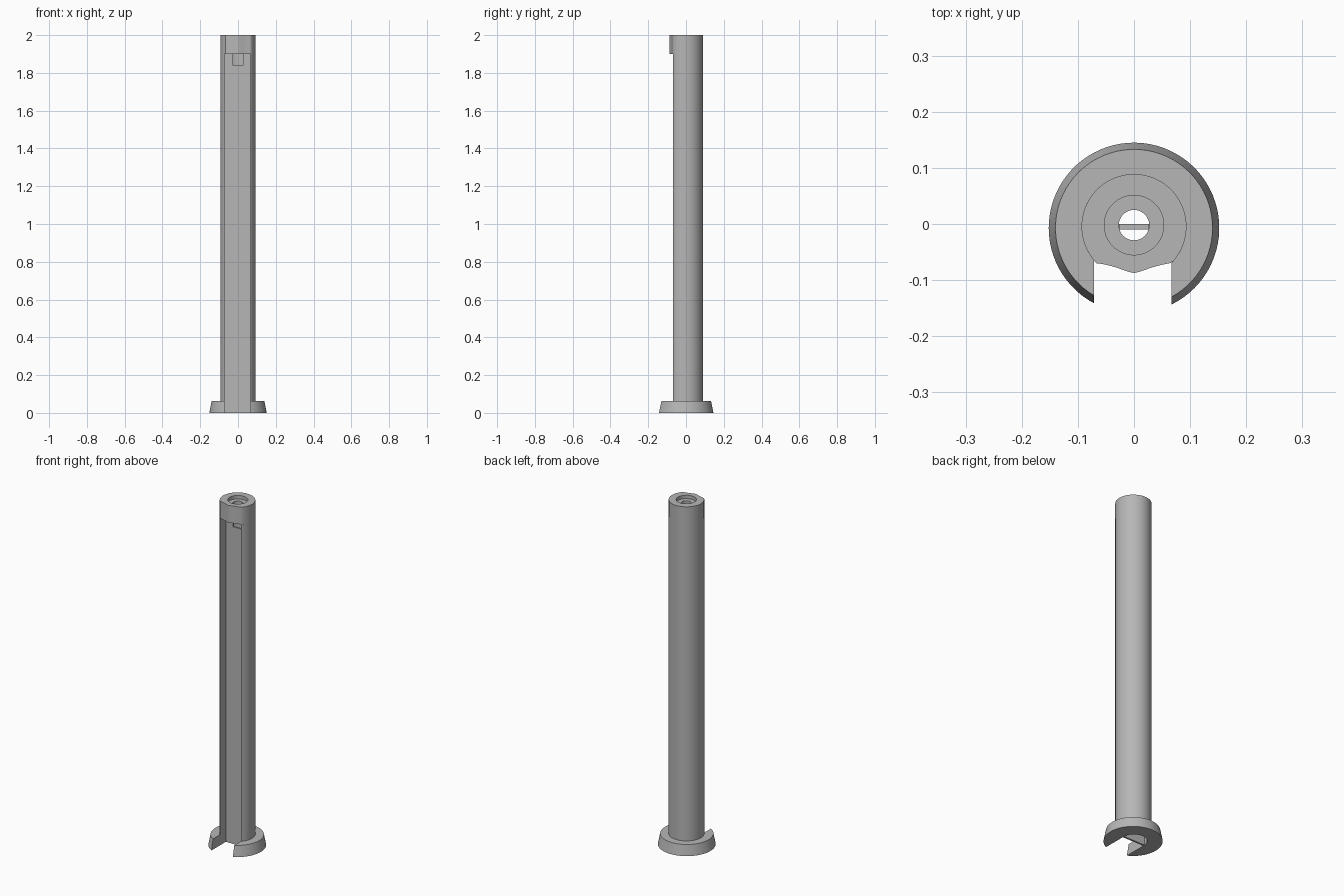
import bpy, bmesh
from math import pi, acos, cos, sin, radians

cube = bpy.data.objects.get("Cube")
if cube:
    bpy.data.objects.remove(cube, do_unlink=True)

grey = bpy.data.materials.new("plain grey")
grey.use_nodes = True
colour = (0.47, 0.47, 0.47, 1)
grey.diffuse_color = colour
grey.node_tree.nodes["Principled BSDF"].inputs["Base Color"].default_value = colour

SLOT_X, BORE = -0.002, 0.069      # slot centre and half width, equal to the bore radius
AXIS_Y = -0.0045
FLANGE_TOP, CAP_BOTTOM, TOP = 0.062, 1.9, 2.0


def finish(bm, name):
    bmesh.ops.remove_doubles(bm, verts=bm.verts, dist=0.0001)
    bmesh.ops.recalc_face_normals(bm, faces=bm.faces)
    mesh = bpy.data.meshes.new(name)
    bm.to_mesh(mesh)
    bm.free()
    obj = bpy.data.objects.new(name, mesh)
    bpy.context.collection.objects.link(obj)
    mesh.materials.append(grey)
    bpy.ops.object.select_all(action='DESELECT')
    obj.select_set(True)
    bpy.context.view_layer.objects.active = obj
    bpy.ops.object.shade_smooth_by_angle(angle=radians(30))
    return obj


def slotted_ring(name, levels, cy, steps=64):
    """Ring with a U-shaped opening to the front; levels are (radius, z)."""
    bm = bmesh.new()
    rows = []
    for r, z in levels:
        start = -acos((SLOT_X + BORE) / r)
        end = pi + acos((BORE - SLOT_X) / r)
        outer, inner = [], []
        for i in range(steps + 1):
            a = start + (end - start) * i / steps
            x, y = r * cos(a), cy + r * sin(a)
            outer.append(bm.verts.new((x, y, z)))
            if 0 <= a <= pi:
                p = (SLOT_X + BORE * cos(a), AXIS_Y + BORE * sin(a), z)
            else:
                p = (SLOT_X + (BORE if a < 0 else -BORE), min(y, AXIS_Y), z)
            inner.append(bm.verts.new(p))
        rows.append((outer, inner))
    (o0, i0), (o1, i1) = rows
    for a, b in ((o0, o1), (o1, i1), (i1, i0), (i0, o0)):
        for k in range(steps):
            bm.faces.new((a[k], a[k + 1], b[k + 1], b[k]))
    return finish(bm, name)


def cap_radius(a):
    """Round at the back and sides, set back in a soft ogee at the front."""
    off = abs(a - 1.5 * pi)
    edge = radians(45)
    if off > edge:
        return 0.0935
    t = off / edge
    return 0.083 - 0.004 * sin(pi * t) + 0.009 * t ** 4


def cap(name, steps=96):
    bm = bmesh.new()
    ledge, hole_y = TOP - 0.02, -0.002
    rings = []
    for r, z in ((None, CAP_BOTTOM), (None, TOP), (0.053, TOP),
                 (0.053, ledge), (0.027, ledge), (0.027, CAP_BOTTOM)):
        ring = []
        for i in range(steps):
            a = 2 * pi * i / steps
            rad = r or cap_radius(a)
            cy = hole_y if r else AXIS_Y
            ring.append(bm.verts.new((rad * cos(a), cy + rad * sin(a), z)))
        rings.append(ring)
    for a, b in zip(rings, rings[1:] + rings[:1]):
        for k in range(steps):
            n = (k + 1) % steps
            bm.faces.new((a[k], a[n], b[n], b[k]))
    return finish(bm, name)


def partition(name):
    """Thin wall across the bore with a notch in its upper edge."""
    bm = bmesh.new()
    left, right, notch, floor = SLOT_X - BORE, SLOT_X + BORE, 0.026, 1.84
    outline = [(left, 0), (right, 0), (right, CAP_BOTTOM), (notch, CAP_BOTTOM),
               (notch, floor), (-notch, floor), (-notch, CAP_BOTTOM), (left, CAP_BOTTOM)]
    face = bm.faces.new([bm.verts.new((x, -0.01, z)) for x, z in outline])
    back = bmesh.ops.extrude_face_region(bm, geom=[face])["geom"]
    moved = [v for v in back if isinstance(v, bmesh.types.BMVert)]
    bmesh.ops.translate(bm, verts=moved, vec=(0, 0.01, 0))
    return finish(bm, name)


# tapered foot, long open tube, bored end cap and inner wall
slotted_ring("foot_flange", ((0.152, 0), (0.140, FLANGE_TOP)), -0.007)
slotted_ring("tube", ((0.0935, FLANGE_TOP), (0.0935, CAP_BOTTOM)), AXIS_Y)
cap("end_cap")
partition("inner_wall")
